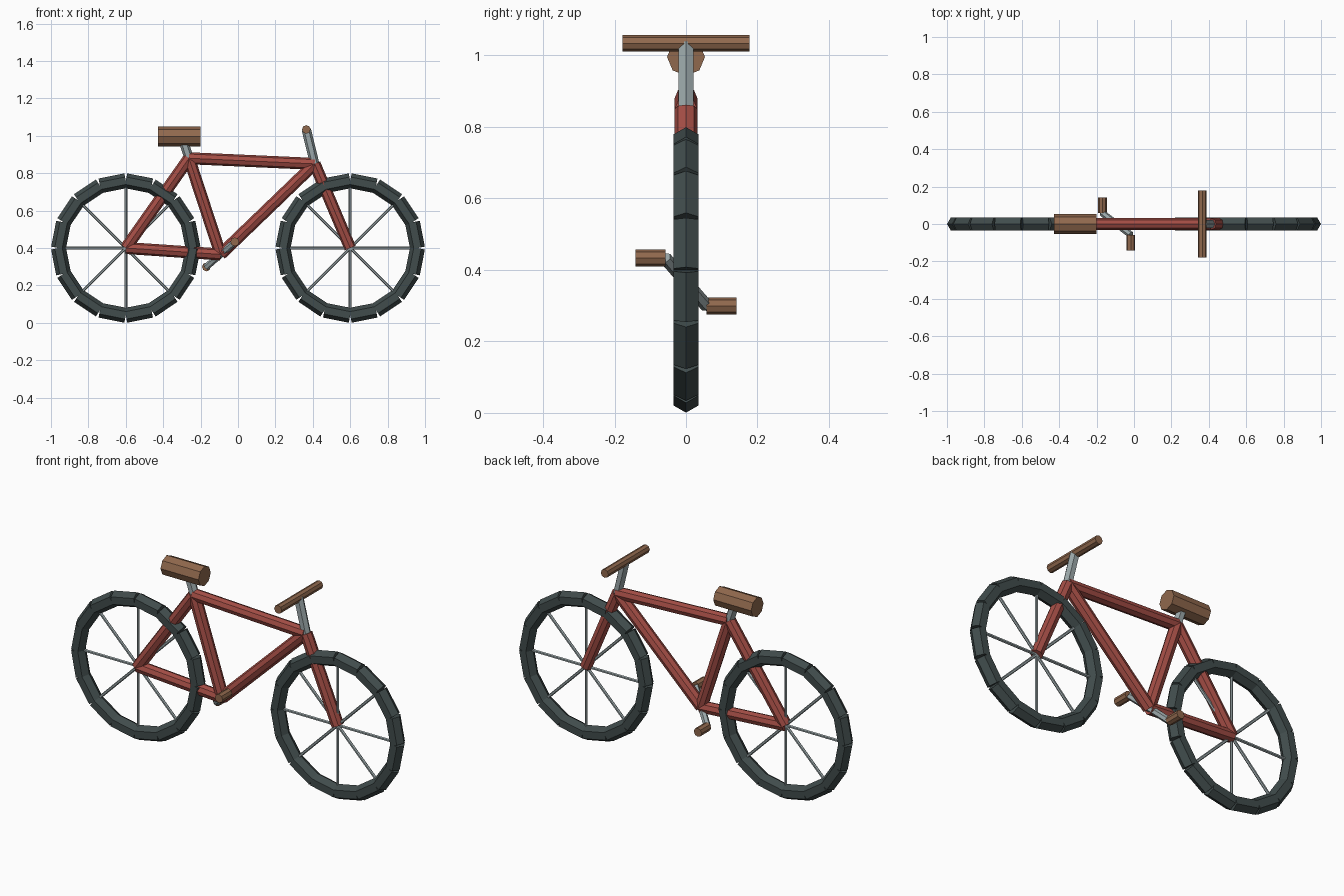
import bpy, bmesh, math
from mathutils import Vector, Matrix

cube = bpy.data.objects.get("Cube")
if cube:
    bpy.data.objects.remove(cube, do_unlink=True)


def material(name, r, g, b):
    m = bpy.data.materials.new(name)
    m.use_nodes = True
    m.diffuse_color = (r, g, b, 1)
    m.node_tree.nodes["Principled BSDF"].inputs["Base Color"].default_value = (r, g, b, 1)
    return m


RED = material("frame red", 0.37, 0.075, 0.06)
BROWN = material("leather brown", 0.28, 0.14, 0.075)
RUBBER = material("tyre dark grey", 0.052, 0.072, 0.072)
STEEL = material("steel grey", 0.33, 0.39, 0.40)


def add_rod(bm, a, b, radius, sides):
    """Faceted rod from a to b, with one corner lying in the frame plane."""
    a, b = Vector(a), Vector(b)
    axis = (b - a).normalized()
    ref = Vector((1, 0, 0)) if abs(axis.y) > 0.9 else Vector((0, 1, 0))
    side = (ref - axis * ref.dot(axis)).normalized()
    basis = Matrix((side, axis.cross(side), axis)).transposed().to_4x4()
    bmesh.ops.create_cone(
        bm, cap_ends=True, segments=sides, radius1=radius, radius2=radius,
        depth=(b - a).length, matrix=Matrix.Translation((a + b) / 2) @ basis)


def rods(name, pairs, radius, mat, sides=8):
    bm = bmesh.new()
    for a, b in pairs:
        add_rod(bm, a, b, radius, sides)
    mesh = bpy.data.meshes.new(name)
    bm.to_mesh(mesh)
    bm.free()
    mesh.materials.append(mat)
    obj = bpy.data.objects.new(name, mesh)
    bpy.context.collection.objects.link(obj)
    return obj


# Joints of the frame
rear_hub = Vector((-0.6, 0, 0.4))
front_hub = Vector((0.6, 0, 0.4))
bracket = Vector((-0.093, 0, 0.366))
seat_joint = Vector((-0.262, 0, 0.88))
head = Vector((0.41, 0, 0.85))
bar_centre = Vector((0.365, 0, 1.034))
saddle_centre = Vector((-0.315, 0, 0.996))

# Wheels: a ring of straight tyre pieces and eight spokes
RING, PIECES, SPOKES = 0.36, 16, 8


def ring(centre, count):
    step = math.tau / count
    return [centre + RING * Vector((math.cos(i * step), 0, math.sin(i * step)))
            for i in range(count)]


for label, hub in (("rear", rear_hub), ("front", front_hub)):
    pts = ring(hub, PIECES)
    rods(label + "_tyre", zip(pts, pts[1:] + pts[:1]), 0.04, RUBBER, 6)
    rods(label + "_spokes", [(hub, p) for p in ring(hub, SPOKES)], 0.008, STEEL, 6)

# Frame tubes
for name, a, b in (
        ("chain_stay", rear_hub, bracket),
        ("seat_stay", seat_joint, rear_hub),
        ("seat_tube", bracket, seat_joint),
        ("top_tube", seat_joint, head),
        ("down_tube", bracket, head),
        ("fork", head, front_hub)):
    rods(name, [(a, b)], 0.032, RED)

# Saddle and post
rods("seat_post", [(seat_joint, (-0.3, 0, 0.996))], 0.025, STEEL, 6)
half = Vector((0.114, 0, 0))
rods("saddle", [(saddle_centre - half, saddle_centre + half)], 0.053, BROWN)

# Stem and handlebar
rods("stem", [(head, bar_centre)], 0.025, STEEL, 6)
grip = Vector((0, 0.178, 0))
rods("handlebar", [(bar_centre - grip, bar_centre + grip)], 0.023, BROWN)

# Crank with a pedal at each end
arm = Vector((0.076, -0.058, 0.067))
rods("crank", [(bracket - arm, bracket + arm)], 0.018, STEEL, 6)
for name, sign in (("left_pedal", -1), ("right_pedal", 1)):
    tip = bracket + arm * sign
    rods(name, [(tip, tip + Vector((0, -0.083 * sign, 0)))], 0.0235, BROWN)
